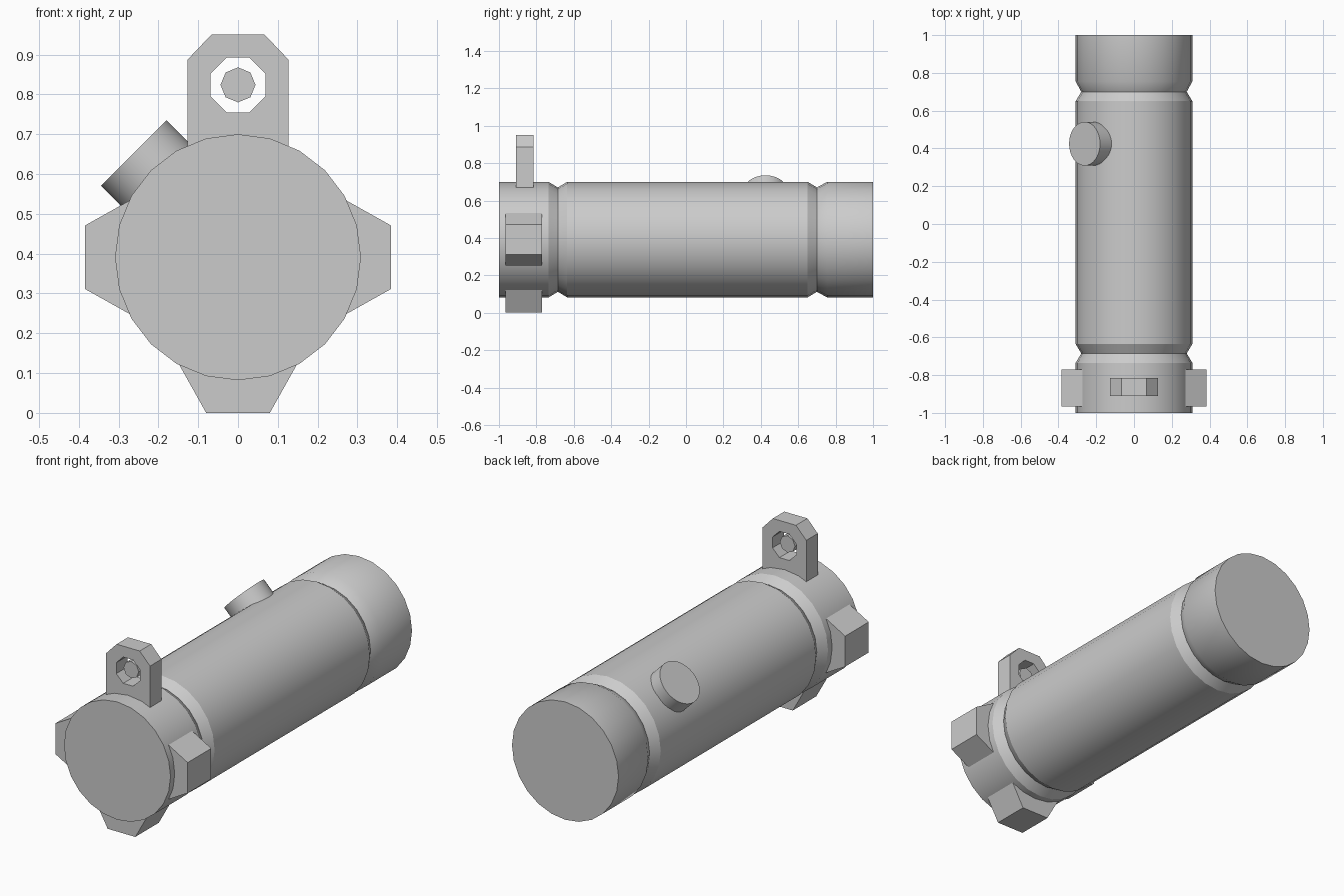
import bpy, bmesh
from math import cos, sin, pi, radians
from mathutils import Matrix, Vector

cube = bpy.data.objects.get("Cube")
if cube:
    bpy.data.objects.remove(cube, do_unlink=True)

AXIS_Z = 0.391   # height of the tube's axis
RADIUS = 0.309

grey = bpy.data.materials.new("plain grey")
grey.use_nodes = True
grey.diffuse_color = (0.6, 0.6, 0.6, 1)
grey.node_tree.nodes["Principled BSDF"].inputs["Base Color"].default_value = (0.6, 0.6, 0.6, 1)


def finish(name, bm, smooth=False):
    bmesh.ops.recalc_face_normals(bm, faces=bm.faces)
    mesh = bpy.data.meshes.new(name)
    bm.to_mesh(mesh)
    bm.free()
    mesh.materials.append(grey)
    obj = bpy.data.objects.new(name, mesh)
    bpy.context.collection.objects.link(obj)
    if smooth:
        bpy.ops.object.select_all(action="DESELECT")
        obj.select_set(True)
        bpy.context.view_layer.objects.active = obj
        bpy.ops.object.shade_smooth_by_angle(angle=radians(30))
    return obj


def ring(radius, sides, turn=0.0):
    return [(radius * cos(2 * pi * i / sides + turn),
             radius * sin(2 * pi * i / sides + turn)) for i in range(sides)]


def loft(bm, rings):
    """Join rings of points with quads and return the vertex rings."""
    loops = [[bm.verts.new(p) for p in r] for r in rings]
    for a, b in zip(loops, loops[1:]):
        for i in range(len(a)):
            j = (i + 1) % len(a)
            bm.faces.new((a[i], a[j], b[j], b[i]))
    return loops


def prism(name, outline, y0, y1):
    """Extrude an x-z outline along y."""
    bm = bmesh.new()
    ends = loft(bm, [[(x, y, z) for x, z in outline] for y in (y0, y1)])
    for end in ends:
        bm.faces.new(end)
    return finish(name, bm)


# Tube with two V-shaped grooves
profile = [(-1, RADIUS), (-0.735, RADIUS), (-0.685, 0.279), (-0.635, RADIUS),
           (0.65, RADIUS), (0.70, 0.279), (0.755, RADIUS), (1, RADIUS)]
bm = bmesh.new()
loops = loft(bm, [[(x, y, z + AXIS_Z) for x, z in ring(r, 24)] for y, r in profile])
bm.faces.new(loops[0])
bm.faces.new(loops[-1])
finish("tube", bm, smooth=True)

# Tapered blocks on both sides and underneath
for name, angle, reach in (("left_block", 0, 0.384), ("right_block", pi, 0.384),
                           ("bottom_block", -pi / 2, AXIS_Z)):
    inner = 0.2
    wide = 0.08 + (reach - inner) * 0.56
    shape = [(inner, -wide), (reach, -0.08), (reach, 0.08), (inner, wide)]
    outline = [(u * cos(angle) - v * sin(angle),
                u * sin(angle) + v * cos(angle) + AXIS_Z) for u, v in shape]
    prism(name, outline, -0.965, -0.77)

# Lug with an octagonal hole: the outline has eight points to match the hole
hole_z = 0.824
outer = [(0.127, 0.76), (0.127, 0.887), (0.067, 0.95), (-0.067, 0.95),
         (-0.127, 0.887), (-0.127, 0.76), (-0.127, 0.62), (0.127, 0.62)]
hole = [(x, z + hole_z) for x, z in ring(0.0745, 8, -pi / 8)]
bm = bmesh.new()
front, back = -0.91, -0.815
path = [(outer, front), (outer, back), (hole, back), (hole, front)]
loops = loft(bm, [[(x, y, z) for x, z in pts] for pts, y in path])
for i in range(8):
    j = (i + 1) % 8
    bm.faces.new((loops[3][i], loops[3][j], loops[0][j], loops[0][i]))
finish("lug", bm)

# Small pin set inside the hole
prism("lug_pin", [(x, z + hole_z) for x, z in ring(0.044, 8)], -0.885, -0.84)

# Round port, pointing up and to the right at 45 degrees
bm = bmesh.new()
direction = Vector((-1, 0, 1)).normalized()
place = (Matrix.Translation(Vector((0, 0.425, AXIS_Z)) + direction * 0.285)
         @ direction.to_track_quat("Z", "Y").to_matrix().to_4x4())
bmesh.ops.create_cone(bm, cap_ends=True, segments=32, radius1=0.116,
                      radius2=0.116, depth=0.17, matrix=place)
finish("port", bm, smooth=True)
